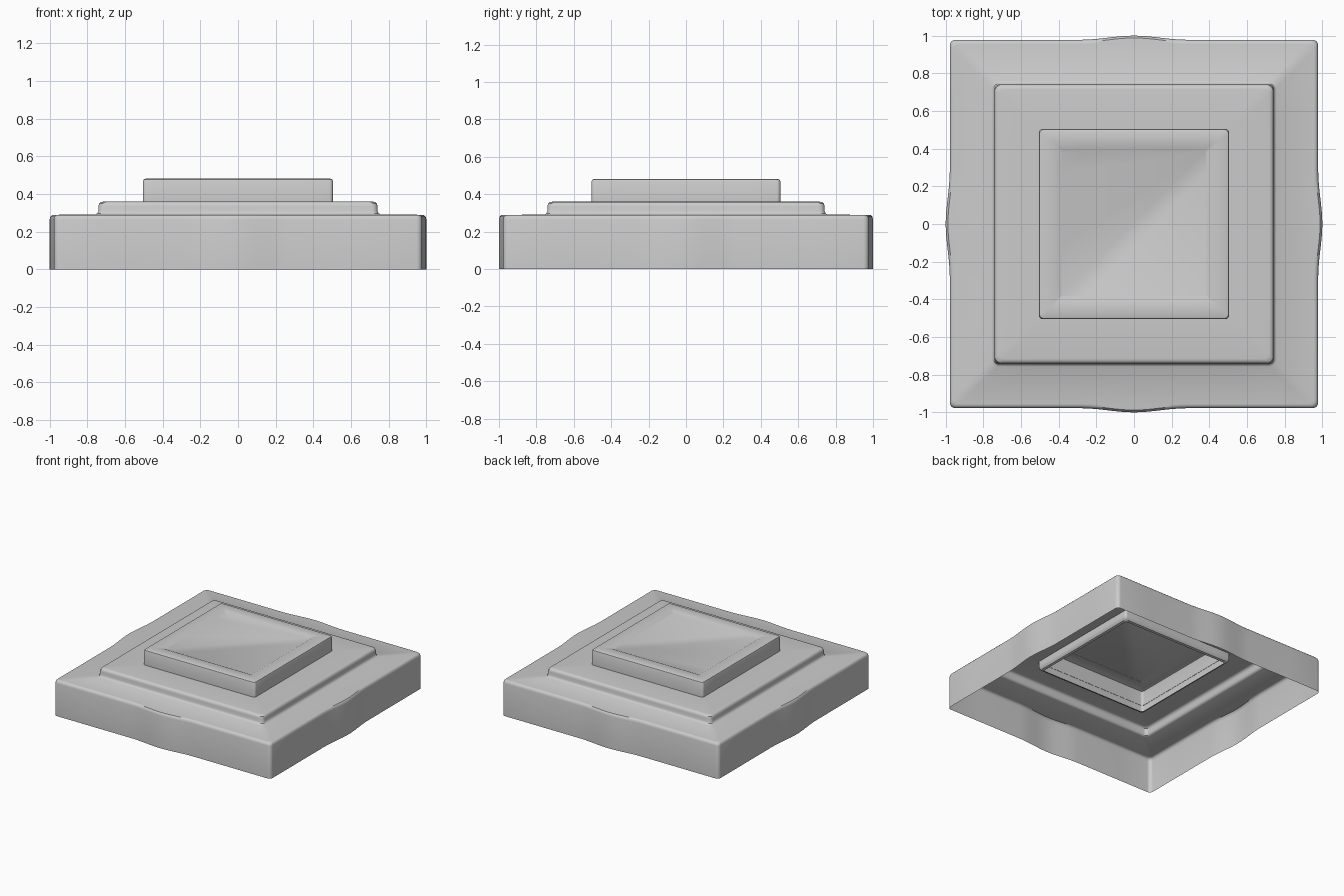
import bpy, bmesh, math

if "Cube" in bpy.data.objects:
    bpy.data.objects.remove(bpy.data.objects["Cube"])

BUMP_HALF = 0.28   # half length of the swelling on each side
SIDE_STEPS = [-0.6, -0.28, -0.24, -0.2, -0.16, -0.12, -0.08, -0.04, 0,
              0.04, 0.08, 0.12, 0.16, 0.2, 0.24, 0.28, 0.6]


def swell(t):
    # smooth plateau-like swelling around the middle of a side
    if abs(t) >= BUMP_HALF:
        return 0.0
    u = 1 - abs(t) / BUMP_HALF
    return u * u * (3 - 2 * u)


def ring_points(half, z, radius, bump):
    # rounded square, counter-clockwise, starting on the front side
    pts = []
    for side in range(4):
        a = side * math.pi / 2
        ca, sa = math.cos(a), math.sin(a)
        local = []
        for t in SIDE_STEPS:
            x = t if abs(t) < 0.3 and half > 0.6 else t / 0.6 * half * 0.7
            local.append((x, -half - bump * swell(x)))
        c = half - radius
        for i in range(6):
            b = -math.pi / 2 + i * math.pi / 10
            local.append((c + radius * math.cos(b), -c + radius * math.sin(b)))
        pts += [(x * ca - y * sa, x * sa + y * ca, z) for x, y in local]
    return pts


def loft(name, profile, cap):
    # open-bottomed shell through a stack of rounded square rings
    bm = bmesh.new()
    rings = [[bm.verts.new(p) for p in ring_points(*row)] for row in profile]
    n = len(rings[0])
    for low, high in zip(rings, rings[1:]):
        for i in range(n):
            j = (i + 1) % n
            bm.faces.new((low[i], low[j], high[j], high[i]))
    if cap:
        bm.faces.new(rings[-1])
    mesh = bpy.data.meshes.new(name)
    bm.to_mesh(mesh)
    bm.free()
    obj = bpy.data.objects.new(name, mesh)
    bpy.context.collection.objects.link(obj)
    bpy.ops.object.select_all(action='DESELECT')
    obj.select_set(True)
    bpy.context.view_layer.objects.active = obj
    bpy.ops.object.shade_smooth_by_angle(angle=math.radians(35))
    return obj


# wide base with swollen sides, stepping up to the middle tier
# rows: half width, height, corner radius, swelling
loft("stepped_base", [
    (0.978, 0.0, 0.03, 0.022),
    (0.978, 0.265, 0.03, 0.022),
    (0.974, 0.28, 0.03, 0.022),
    (0.966, 0.288, 0.03, 0.022),
    (0.955, 0.29, 0.03, 0.02),
    (0.757, 0.291, 0.03, 0),
    (0.746, 0.298, 0.03, 0),
    (0.741, 0.31, 0.03, 0),
    (0.741, 0.335, 0.03, 0),
    (0.737, 0.35, 0.03, 0),
    (0.728, 0.358, 0.03, 0),
    (0.715, 0.36, 0.03, 0),
    (0.503, 0.36, 0.02, 0),
], False)

# top block, hollow, reaching below the tier, with a shallow sunken panel
loft("top_block", [
    (0.475, 0.285, 0.02, 0),
    (0.492, 0.29, 0.02, 0),
    (0.503, 0.305, 0.02, 0),
    (0.505, 0.32, 0.02, 0),
    (0.505, 0.468, 0.02, 0),
    (0.501, 0.478, 0.02, 0),
    (0.49, 0.482, 0.02, 0),
    (0.405, 0.482, 0.01, 0),
    (0.385, 0.472, 0.01, 0),
], True)
